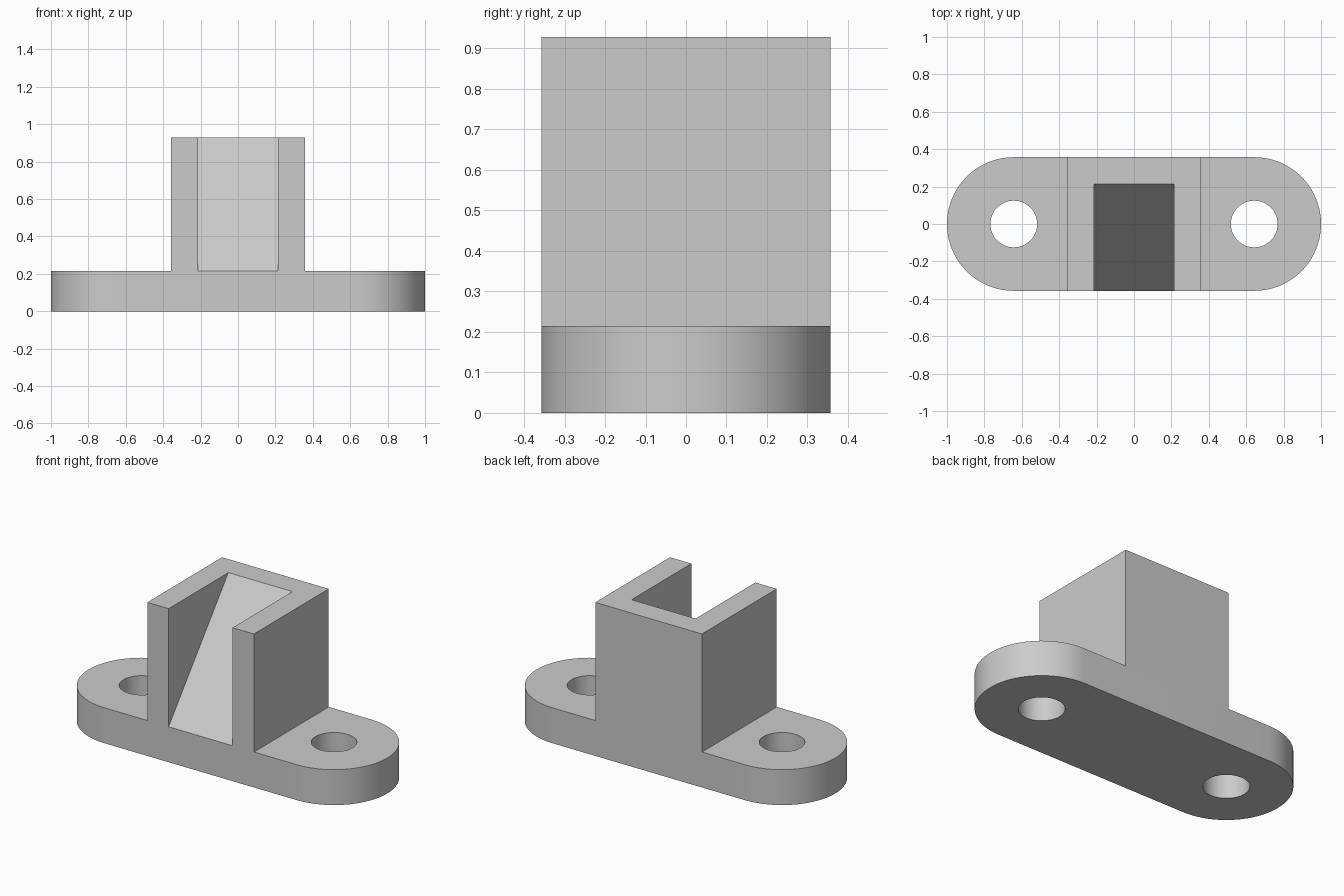
import bpy, bmesh
from math import cos, sin, pi, radians
from mathutils import Matrix, Vector

if "Cube" in bpy.data.objects:
    bpy.data.objects.remove(bpy.data.objects["Cube"])

U = 1 / 14                      # one design unit
HALF_DEPTH, PLATE_TOP, TOP = 5 * U, 3 * U, 13 * U
HOLE_X, HOLE_R = 9 * U, 1.75 * U
SLOT = 3 * U                    # half width of the slot, and its back edge

grey = bpy.data.materials.new("light grey")
grey.use_nodes = True
colour = (0.6, 0.6, 0.6, 1)
grey.diffuse_color = colour
grey.node_tree.nodes["Principled BSDF"].inputs["Base Color"].default_value = colour


def arc(cx, r, start, sweep, n):
    return [(cx + r * cos(start + sweep * i / n), r * sin(start + sweep * i / n))
            for i in range(n + 1)]


def prism(name, loops, low, high, turn=Matrix()):
    """Fill outlines (the first outer, the rest holes) and extrude from low to high."""
    bm = bmesh.new()
    edges = []
    for loop in loops:
        vs = [bm.verts.new((x, y, low)) for x, y in loop]
        edges += [bm.edges.new((a, b)) for a, b in zip(vs, vs[1:] + vs[:1])]
    bmesh.ops.triangle_fill(bm, use_beauty=True, use_dissolve=False, edges=edges)
    grown = bmesh.ops.extrude_face_region(bm, geom=bm.faces[:], use_keep_orig=True)["geom"]
    bmesh.ops.translate(bm, vec=Vector((0, 0, high - low)),
                        verts=[g for g in grown if isinstance(g, bmesh.types.BMVert)])
    bm.transform(turn)
    bmesh.ops.recalc_face_normals(bm, faces=bm.faces[:])
    mesh = bpy.data.meshes.new(name)
    bm.to_mesh(mesh)
    bm.free()
    mesh.materials.append(grey)
    obj = bpy.data.objects.new(name, mesh)
    bpy.context.collection.objects.link(obj)
    bpy.ops.object.select_all(action='DESELECT')
    obj.select_set(True)
    bpy.context.view_layer.objects.active = obj
    bpy.ops.object.shade_smooth_by_angle(angle=radians(30))
    return obj


# Rounded base plate with two screw holes
outline = (arc(HOLE_X, HALF_DEPTH, -pi / 2, pi, 40)
           + arc(-HOLE_X, HALF_DEPTH, pi / 2, pi, 40))
holes = [arc(s * HOLE_X, HOLE_R, 0, 2 * pi, 48)[:-1] for s in (-1, 1)]
prism("base_plate", [outline] + holes, 0, PLATE_TOP)

# U-shaped wall, open to the front
D = HALF_DEPTH
wall = [(-D, -D), (-SLOT, -D), (-SLOT, SLOT), (SLOT, SLOT),
        (SLOT, -D), (D, -D), (D, D), (-D, D)]
prism("socket_wall", [wall], PLATE_TOP, TOP)

# Sloping floor inside the slot: a y-z triangle extruded along x
yz_to_world = Matrix(((0, 0, 1, 0), (1, 0, 0, 0), (0, 1, 0, 0), (0, 0, 0, 1)))
ramp = [(-D, PLATE_TOP), (SLOT, PLATE_TOP), (SLOT, TOP)]
prism("slot_ramp", [ramp], -SLOT, SLOT, yz_to_world)
